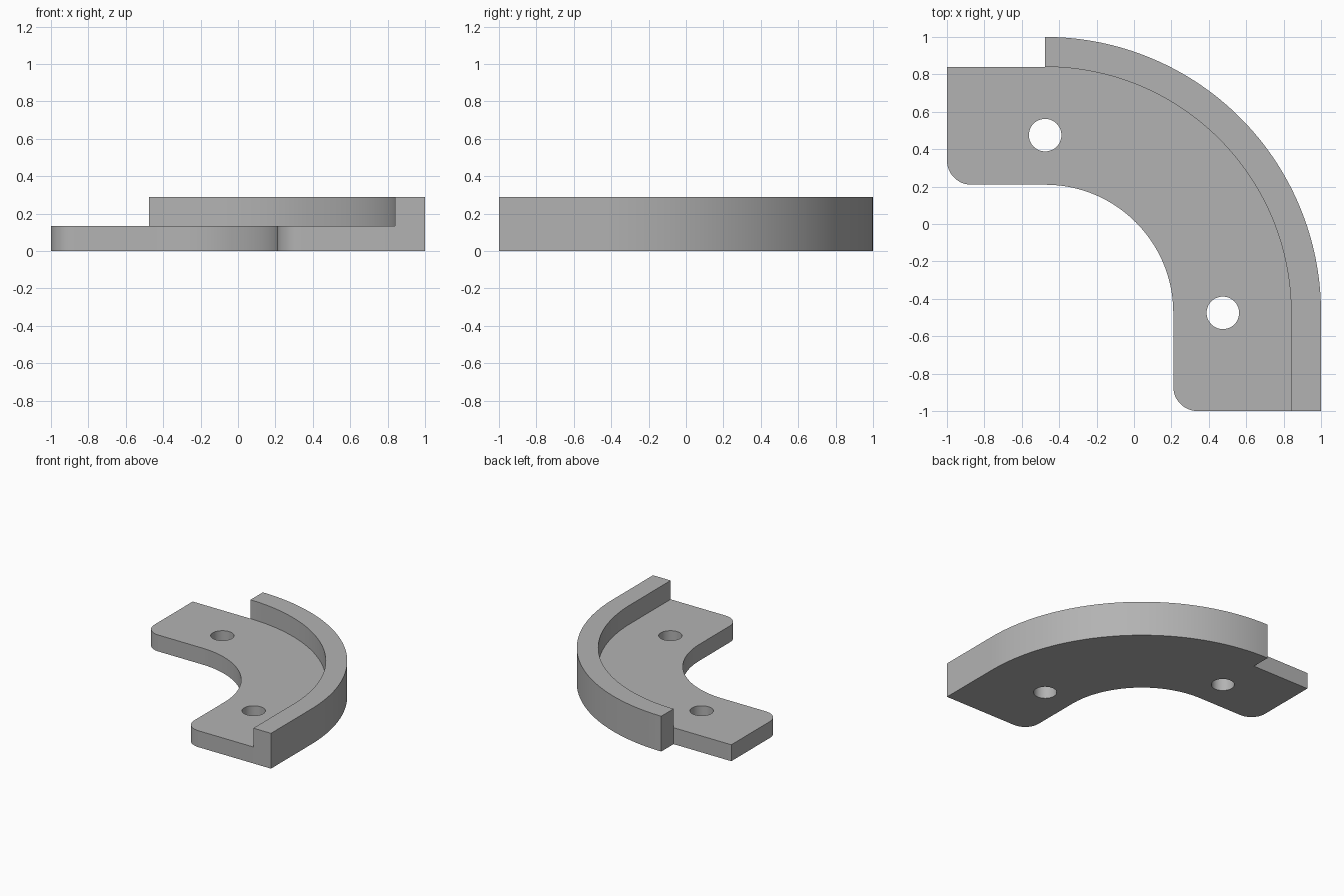
import bpy, bmesh
from math import cos, sin, radians
from mathutils import Vector

cube = bpy.data.objects.get("Cube")
if cube:
    bpy.data.objects.remove(cube, do_unlink=True)

BEND = -0.475            # x and y of the bend centre
R_IN, R_STEP, R_OUT = 0.685, 1.315, 1.475
PLATE_H, RIM_H = 0.135, 0.29
CORNER, HOLE_R = 0.13, 0.087

grey = bpy.data.materials.new("plain grey")
grey.use_nodes = True
colour = (0.45, 0.45, 0.45, 1)
grey.diffuse_color = colour
grey.node_tree.nodes["Principled BSDF"].inputs["Base Color"].default_value = colour


def arc(cx, cy, r, start, end, n):
    """Points along an arc, angles in degrees."""
    angles = [radians(start + (end - start) * i / n) for i in range(n + 1)]
    return [(cx + r * cos(a), cy + r * sin(a)) for a in angles]


def prism(name, outline, height, holes=()):
    """Fill an outline with optional holes and extrude it upwards."""
    bm = bmesh.new()
    for loop in (outline, *holes):
        vs = [bm.verts.new((x, y, 0)) for x, y in loop]
        for a, b in zip(vs, vs[1:] + vs[:1]):
            bm.edges.new((a, b))
    bmesh.ops.triangle_fill(bm, edges=bm.edges[:], use_beauty=True, normal=(0, 0, 1))
    ext = bmesh.ops.extrude_face_region(bm, geom=bm.faces[:], use_keep_orig=True)
    top = [g for g in ext["geom"] if isinstance(g, bmesh.types.BMVert)]
    bmesh.ops.translate(bm, verts=top, vec=Vector((0, 0, height)))
    bmesh.ops.recalc_face_normals(bm, faces=bm.faces[:])
    bmesh.ops.dissolve_limit(bm, angle_limit=radians(0.1),
                             verts=bm.verts[:], edges=bm.edges[:])
    mesh = bpy.data.meshes.new(name)
    bm.to_mesh(mesh)
    bm.free()
    mesh.materials.append(grey)
    obj = bpy.data.objects.new(name, mesh)
    bpy.context.collection.objects.link(obj)
    bpy.ops.object.select_all(action="DESELECT")
    obj.select_set(True)
    bpy.context.view_layer.objects.active = obj
    bpy.ops.object.shade_smooth_by_angle(angle=radians(30))
    return obj


inner, step = BEND + R_IN, BEND + R_STEP

# Flat curved plate with two straight ends, rounded inner corners and screw holes
plate = [(-1, step)]
plate += arc(-1 + CORNER, inner + CORNER, CORNER, 180, 270, 12)
plate += arc(BEND, BEND, R_IN, 90, 0, 48)
plate += arc(inner + CORNER, -1 + CORNER, CORNER, 180, 270, 12)
plate += [(step, -1)]
plate += arc(BEND, BEND, R_STEP, 0, 90, 64)
holes = [arc(x, -x, HOLE_R, 0, 360, 48)[:-1] for x in (BEND, -BEND)]
prism("plate", plate, PLATE_H, holes)

# Raised rim along the outer edge, stopping where the bend ends
rim = [(step, -1), (1, -1)]
rim += arc(BEND, BEND, R_OUT, 0, 90, 64)
rim += arc(BEND, BEND, R_STEP, 90, 0, 64)
prism("rim", rim, RIM_H)
